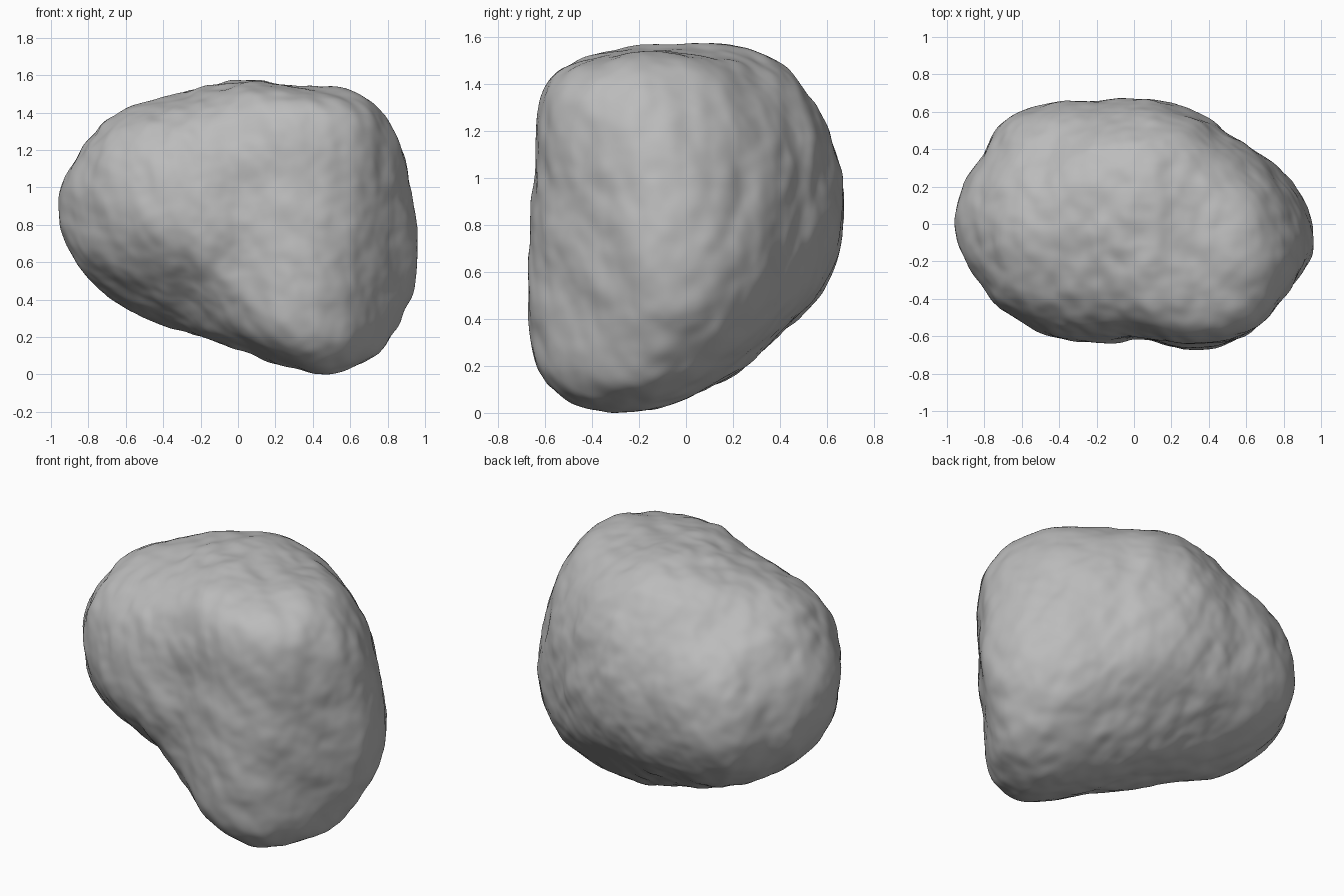
import bpy, bmesh, math
from mathutils import Vector, noise

cube = bpy.data.objects.get("Cube")
if cube:
    bpy.data.objects.remove(cube, do_unlink=True)

SHARPNESS = 8


class Outline:
    """Closed smooth outline of the rock in one plane, from evenly spaced radii."""

    def __init__(self, azimuth, elevation, hundredths):
        a, e = math.radians(azimuth), math.radians(elevation)
        self.right = Vector((math.cos(a), math.sin(a), 0))
        self.up = Vector((-math.sin(e) * math.sin(a), math.sin(e) * math.cos(a), math.cos(e)))
        self.goal = [h / 100 for h in hundredths]
        self.radii = list(self.goal)
        self.steps = len(hundredths)

    def place(self, d):
        """Position of a direction along the outline, and its projected length."""
        x, y = d.dot(self.right), d.dot(self.up)
        return (math.atan2(y, x) / math.tau * self.steps) % self.steps, math.hypot(x, y)

    def sample(self, table, position):
        k = int(position)
        t = position - k
        p, a, b, n = (table[(k + i) % self.steps] for i in (-1, 0, 1, 2))
        return a + t / 2 * (b - p + t * (2 * p - 5 * a + 4 * b - n + t * (3 * (a - b) + n - p)))

    def correct(self, reach):
        """Move the radii towards the goal, given how far the body reaches."""
        for k, goal in enumerate(self.goal):
            r = self.radii[k] / math.sqrt(reach[k])
            self.radii[k] = min(max(r, goal * .95), goal * 1.25)


# Three main outlines, then three slanted ones
OUTLINES = [
    Outline(0, 0, [92, 96, 100, 82, 80, 79, 90, 98, 100, 84, 70, 63, 66, 85, 97, 101]),
    Outline(90, 0, [68, 72, 78, 83, 79, 81, 85, 68, 66, 74, 91, 86, 73, 64, 61, 65]),
    Outline(0, 90, [100, 82, 69, 68, 69, 73, 90, 94, 100, 90, 78, 67, 60, 71, 81, 87]),
    Outline(30, 30, [80, 77, 78, 84, 85, 88, 97, 96, 86, 69, 60, 70, 94, 99, 99, 93]),
    Outline(210, 30, [91, 90, 80, 79, 92, 98, 93, 85, 83, 78, 70, 64, 64, 70, 80, 89]),
    Outline(150, -25, [95, 91, 81, 85, 81, 85, 105, 93, 87, 88, 101, 78, 65, 70, 77, 89]),
]

# Shallow valley behind the upper left lobe
VALLEY = Vector((.45, .3, .6)).normalized()


def radius(d, places):
    """Rounded body carved by all the outlines together."""
    total = 0
    for outline, (position, length) in zip(OUTLINES, places):
        total += (length / outline.sample(outline.radii, position)) ** SHARPNESS
    valley = 1 - .03 * math.exp(-(d - VALLEY).length_squared * 16)
    return valley * total ** (-1 / SHARPNESS)


def sphere(detail):
    bm = bmesh.new()
    bmesh.ops.create_icosphere(bm, subdivisions=detail, radius=1)
    return bm


def fit_outlines():
    """Adjust the radii until the carved body fills each outline."""
    probe = sphere(6)
    samples = []
    for v in probe.verts:
        d = v.co.normalized()
        places = [o.place(d) for o in OUTLINES]
        goals = [o.sample(o.goal, position) for o, (position, _) in zip(OUTLINES, places)]
        samples.append((d, places, goals))
    probe.free()
    for _ in range(12):
        reach = [[0.0] * o.steps for o in OUTLINES]
        for d, places, goals in samples:
            r = radius(d, places)
            for (position, length), goal, row in zip(places, goals, reach):
                near = round(position) % len(row)
                row[near] = max(row[near], r * length / goal)
        for outline, row in zip(OUTLINES, reach):
            outline.correct(row)


def roughness(p):
    """Soft lumps plus fine slanted wrinkles."""
    slanted = Vector(((p.x + p.z / 2) * 9, p.y * 9, (p.z - p.x / 2) * 5))
    return (.014 * noise.noise(p * 4) + .011 * noise.noise(slanted)
            + .003 * noise.noise(p * 15))


# Rock body
fit_outlines()
bm = sphere(7)
for v in bm.verts:
    d = v.co.normalized()
    p = d * radius(d, [o.place(d) for o in OUTLINES])
    v.co = p + d * roughness(p)
for f in bm.faces:
    f.smooth = True

# Centre it and rest it on the ground
low = Vector([min(v.co[i] for v in bm.verts) for i in range(3)])
high = Vector([max(v.co[i] for v in bm.verts) for i in range(3)])
middle = (low + high) / 2
bmesh.ops.translate(bm, verts=bm.verts, vec=(-middle.x, -middle.y, -low.z))

mesh = bpy.data.meshes.new("rock_body")
bm.to_mesh(mesh)
bm.free()
rock = bpy.data.objects.new("rock_body", mesh)
bpy.context.collection.objects.link(rock)

# Stone colour
stone = bpy.data.materials.new("grey_stone")
stone.use_nodes = True
colour = (.5, .5, .5, 1)
stone.diffuse_color = colour
shader = next(n for n in stone.node_tree.nodes if n.type == 'BSDF_PRINCIPLED')
shader.inputs["Base Color"].default_value = colour
shader.inputs["Roughness"].default_value = .9
mesh.materials.append(stone)
